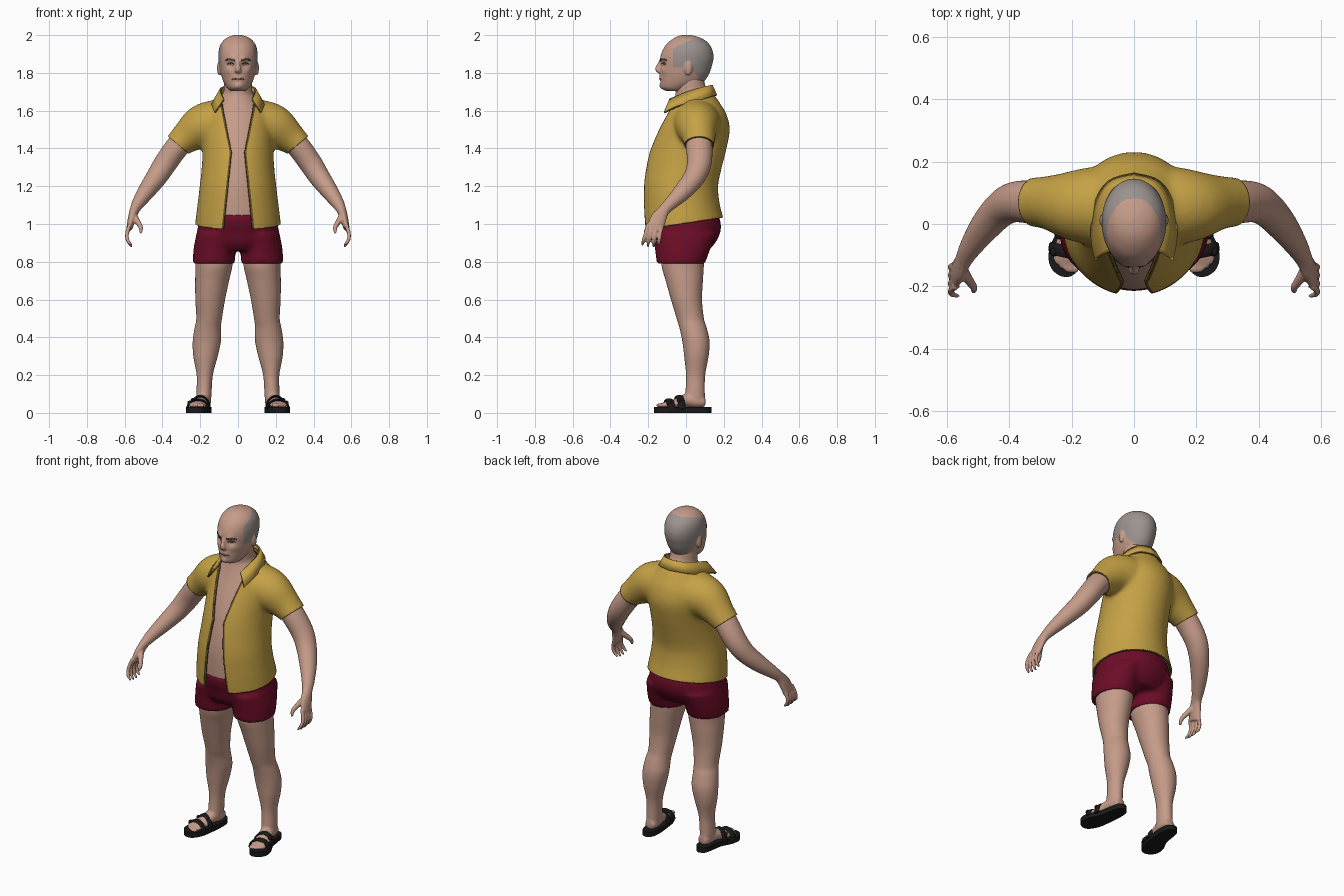
import bpy, bmesh, math
from mathutils import Vector, Matrix
from mathutils.bvhtree import BVHTree

if "Cube" in bpy.data.objects:
    bpy.data.objects.remove(bpy.data.objects["Cube"])


def material(name, r, g, b):
    m = bpy.data.materials.new(name)
    m.use_nodes = True
    m.diffuse_color = (r, g, b, 1)
    bsdf = m.node_tree.nodes["Principled BSDF"]
    bsdf.inputs["Base Color"].default_value = (r, g, b, 1)
    bsdf.inputs["Roughness"].default_value = 0.8
    return m


SKIN = material("skin", 0.56, 0.33, 0.25)
SHIRT = material("mustard cloth", 0.56, 0.36, 0.06)
LINING = material("dark lining", 0.14, 0.09, 0.02)
SHORTS = material("crimson cloth", 0.15, 0.004, 0.02)
HAIR = material("grey hair", 0.33, 0.29, 0.27)
RUBBER = material("black rubber", 0.01, 0.01, 0.01)
BROW = material("dark brow", 0.06, 0.04, 0.035)
LIP = material("lip", 0.32, 0.14, 0.11)
EYE = material("eye white", 0.5, 0.45, 0.42)


def spline(rows, k=5):
    """Catmull-Rom refinement of a list of number tuples."""
    out = []
    for i in range(len(rows) - 1):
        a, b, c, d = (rows[max(0, min(len(rows) - 1, i + j))] for j in (-1, 0, 1, 2))
        for s in range(k):
            t = s / k
            out.append([q + t / 2 * (r - p + t * (2 * p - 5 * q + 4 * r - e + t * (3 * (q - r) + e - p)))
                        for p, q, r, e in zip(a, b, c, d)])
    return out + [list(rows[-1])]


def skin_rings(bm, rings):
    rings = [[bm.verts.new(p) for p in ring] for ring in rings]
    n = len(rings[0])
    for a, b in zip(rings, rings[1:]):
        for i in range(n):
            bm.faces.new((a[i], a[(i + 1) % n], b[(i + 1) % n], b[i]))
    bm.faces.new(rings[0][::-1])
    bm.faces.new(rings[-1])


def stack(bm, rows, n=40):
    """Level rings: height, front y, back y, half width, centre x."""
    angles = [math.tau * i / n for i in range(n)]
    skin_rings(bm, [[(cx + rx * math.cos(a), (yf + yb) / 2 + (yb - yf) / 2 * math.sin(a), z) for a in angles]
                    for z, yf, yb, rx, cx in spline(rows)])


def tube(bm, pts, ref=(0, 1, 0), n=16, k=5):
    """Path of x, y, z and two radii."""
    rows = spline(pts, k)
    pos = [Vector(r[:3]) for r in rows]
    rings = []
    for i, r in enumerate(rows):
        t = (pos[min(i + 1, len(pos) - 1)] - pos[max(i - 1, 0)]).normalized()
        side = t.cross(Vector(ref)).normalized()
        up = side.cross(t)
        rings.append([pos[i] + side * r[3] * math.cos(math.tau * j / n) + up * r[4] * math.sin(math.tau * j / n)
                      for j in range(n)])
    skin_rings(bm, rings)


def blob(bm, at, size):
    bmesh.ops.create_uvsphere(bm, u_segments=16, v_segments=10, radius=1,
                              matrix=Matrix.Translation(at) @ Matrix.Diagonal((*size, 1)))


def finish(name, bm, mats, voxel=0, mirror=False, smooth=4):
    bmesh.ops.recalc_face_normals(bm, faces=bm.faces)
    mesh = bpy.data.meshes.new(name)
    bm.to_mesh(mesh)
    bm.free()
    ob = bpy.data.objects.new(name, mesh)
    bpy.context.collection.objects.link(ob)
    if voxel:
        mod = ob.modifiers.new("merge", "REMESH")
        mod.mode, mod.voxel_size = "VOXEL", voxel
        mod = ob.modifiers.new("relax", "SMOOTH")
        mod.factor, mod.iterations = 0.5, smooth
        dg = bpy.context.evaluated_depsgraph_get()
        ob.data = bpy.data.meshes.new_from_object(ob.evaluated_get(dg))
        ob.modifiers.clear()
    ob.data.materials.clear()
    for m in mats:
        ob.data.materials.append(m)
    ob.data.shade_smooth()
    ob.data.set_sharp_from_angle(angle=math.radians(50))
    if mirror:
        ob.modifiers.new("mirror", "MIRROR")
    return ob


def edit(ob):
    bm = bmesh.new()
    bm.from_mesh(ob.data)
    return bm


def slice_at(bm, co, no):
    bmesh.ops.bisect_plane(bm, geom=bm.verts[:] + bm.edges[:] + bm.faces[:], plane_co=co, plane_no=no)


# Torso and neck
BODY = [(0.95, -.225, .20, .23, 0), (1.02, -.23, .20, .225, 0), (1.1, -.232, .18, .215, 0),
        (1.2, -.23, .17, .203, 0), (1.3, -.215, .19, .192, 0), (1.4, -.19, .215, .188, 0),
        (1.5, -.152, .232, .19, 0), (1.58, -.115, .215, .18, 0), (1.64, -.09, .18, .14, 0),
        (1.7, -.07, .14, .095, 0), (1.74, -.06, .12, .08, 0)]
bm = bmesh.new()
stack(bm, [(z, yf + .02, yb - .02, rx - .02, 0) for z, yf, yb, rx, _ in BODY[1:]])
tube(bm, [(0, .05, 1.55, .09, .085), (0, .03, 1.66, .078, .082), (0, .015, 1.79, .075, .078)])
finish("torso", bm, [SKIN], 0.012)

# Open shirt with short sleeves
bm = bmesh.new()
stack(bm, BODY)
for s in (1, -1):
    tube(bm, [(s * .08, .055, 1.535, .12, .13), (s * .14, .058, 1.53, .122, .125), (s * .2, .06, 1.51, .114, .112),
              (s * .27, .068, 1.46, .088, .088), (s * .318, .07, 1.42, .072, .08), (s * .36, .07, 1.375, .07, .076)],
         n=32)
shirt = finish("shirt", bm, [SHIRT, LINING], 0.012, smooth=8)
bm = edit(shirt)
OPENING = ((.035, 1.38, .10, 1.70), (.035, 1.38, .075, 1.0))


def gap(z):
    x0, z0, x1, z1 = OPENING[0 if z > 1.38 else 1]
    return x0 + (x1 - x0) * (z - z0) / (z1 - z0)


slice_at(bm, (0, 0, 1.66), (0, -.35, 1))
slice_at(bm, (0, 0, 1.005), (0, -.15, 1))
for s in (1, -1):
    slice_at(bm, (s * .318, .07, 1.42), (s * .64, 0, -.76))
    for x0, z0, x1, z1 in OPENING:
        for off in (0, .009):
            slice_at(bm, (s * (x0 + off), 0, z0), (z1 - z0, 0, -s * (x1 - x0)))
unwanted = []
for f in bm.faces:
    c = f.calc_center_median()
    x = abs(c.x)
    cuff = x > .24 and (x - .318) * .64 - (c.z - 1.42) * .76 > 0
    front = c.y < 0 and x < gap(c.z)
    if cuff or front or c.z > 1.66 + .35 * c.y or c.z < 1.005 + .15 * c.y:
        unwanted.append(f)
    elif c.y < 0 and x < gap(c.z) + .009:
        f.material_index = 1
bmesh.ops.delete(bm, geom=unwanted, context="FACES")
bm.to_mesh(shirt.data)
bm.free()
mod = shirt.modifiers.new("cloth", "SOLIDIFY")
mod.thickness, mod.offset, mod.material_offset, mod.material_offset_rim = .012, -1, 1, 1

# Folded collar: upper edge and lower edge
bm = bmesh.new()
edge = spline([(0, .135, 1.735, 0, .16, 1.68), (.06, .115, 1.73, .08, .135, 1.675), (.09, .06, 1.715, .125, .06, 1.65),
               (.09, 0, 1.695, .135, -.04, 1.625), (.075, -.085, 1.66, .122, -.115, 1.59)])
pairs = [[bm.verts.new(r[:3]), bm.verts.new(r[3:])] for r in edge]
for a, b in zip(pairs, pairs[1:]):
    bm.faces.new((a[0], b[0], b[1], a[1]))
collar = finish("collar", bm, [SHIRT, LINING], mirror=True)
mod = collar.modifiers.new("cloth", "SOLIDIFY")
mod.thickness, mod.offset, mod.material_offset_rim = .012, 0, 1

# Shorts
bm = bmesh.new()
stack(bm, [(.86, -.15, .12, .17, 0), (.9, -.18, .155, .215, 0), (.95, -.195, .18, .218, 0),
           (1.0, -.212, .185, .21, 0), (1.055, -.217, .17, .2, 0)])
for s in (1, -1):
    stack(bm, [(.79, -.155, .10, .112, s * .128), (.87, -.165, .13, .111, s * .124), (.95, -.18, .16, .105, s * .115)])
finish("shorts", bm, [SHORTS], 0.012)

# Legs and feet
bm = bmesh.new()
stack(bm, [(.85, -.13, .10, .10, .128), (.78, -.13, .095, .098, .127), (.7, -.108, .09, .09, .137),
           (.6, -.08, .085, .079, .147), (.5, -.05, .095, .068, .153), (.45, -.035, .11, .07, .16),
           (.38, -.02, .125, .075, .165), (.3, -.01, .12, .065, .172), (.2, 0, .102, .043, .176),
           (.1, -.005, .10, .04, .18), (.045, -.02, .105, .036, .18)])
tube(bm, [(.177, .1, .055, .03, .025), (.18, .06, .06, .038, .035), (.19, 0, .065, .04, .035),
          (.203, -.05, .05, .045, .026), (.213, -.1, .044, .048, .018), (.217, -.128, .04, .042, .012)], ref=(0, 0, 1))
for i in range(5):
    blob(bm, (.186 + .0165 * i, -.142 + .003 * i * i - .004 * i, .04), (.0095 - .0008 * i, .018, .011))
finish("legs", bm, [SKIN], 0.007, True)

# Sandals: sole and two straps
bm = bmesh.new()
outline = [(.175, .135), (.21, .12), (.225, .06), (.235, 0), (.265, -.06), (.275, -.11), (.26, -.15),
           (.225, -.17), (.19, -.16), (.16, -.11), (.148, -.04), (.14, .05), (.147, .11)]
skin_rings(bm, [[(x, y, z) for x, y in spline(outline + outline[:1], 3)[:-1]] for z in (0, .03)])
for y, cx, w, top in ((-.035, .2, .05, .088), (-.09, .212, .056, .07)):
    tube(bm, [(cx + w * math.cos(a), y + .012 * math.cos(a), .02 + (top - .02) * math.sin(a), .007, .02)
              for a in (math.pi * i / 6 for i in range(7))], n=8, k=3)
    blob(bm, (cx + w * .8, y, top * .75), (.012, .014, .012))
finish("sandals", bm, [RUBBER], mirror=True)

# Arms and hands
bm = bmesh.new()
tube(bm, [(.24, .065, 1.49, .065, .068), (.32, .07, 1.41, .063, .07), (.385, .07, 1.32, .061, .065),
          (.43, .045, 1.25, .056, .058), (.48, -.01, 1.18, .047, .05), (.525, -.075, 1.115, .035, .037),
          (.547, -.115, 1.075, .026, .031), (.562, -.145, 1.03, .021, .042), (.575, -.165, .975, .016, .045)], n=24)
for i in range(4):
    y, tip = -.131 - .023 * i, .875 + .008 * abs(i - 1.5)
    tube(bm, [(.572, y, 1.0, .011, .011), (.588, y - .006 - .003 * i, .945, .0105, .0105),
              (.582, y - .011 - .005 * i, .91, .01, .01), (.562, y - .013 - .006 * i, tip, .006, .006)], n=10)
tube(bm, [(.555, -.14, 1.05, .018, .02), (.53, -.18, 1.01, .015, .016), (.514, -.205, .98, .012, .012),
          (.516, -.218, .95, .007, .007)], n=10)
finish("arms", bm, [SKIN], 0.0055, True, smooth=3)

# Head with ears and nose
bm = bmesh.new()
stack(bm, [(1.705, -.105, 0, .04, 0), (1.72, -.132, .03, .057, 0), (1.75, -.138, .09, .076, 0),
           (1.79, -.138, .12, .09, 0), (1.83, -.138, .135, .098, 0), (1.87, -.138, .145, .103, 0),
           (1.91, -.128, .143, .103, 0), (1.95, -.105, .125, .093, 0), (1.98, -.07, .09, .068, 0),
           (1.995, -.04, .05, .038, 0), (2.001, -.01, .02, .012, 0)])
tube(bm, [(0, -.128, 1.868, .011, .01), (0, -.142, 1.84, .013, .011), (0, -.15, 1.818, .013, .017),
          (0, -.132, 1.802, .01, .018)], ref=(1, 0, 0))
for s in (1, -1):
    blob(bm, (s * .1, .012, 1.825), (.011, .021, .038))
head = finish("head", bm, [SKIN, HAIR], 0.0055, smooth=3)
bm = edit(head)
# sockets, brow ridge, cheeks, lips, chin: x, z, reach, push
for x, z, reach, push in ((.04, 1.847, .018, .013), (.035, 1.876, .016, -.006), (.055, 1.81, .02, -.005),
                          (.012, 1.774, .014, -.004), (0, 1.753, .012, .005), (0, 1.73, .018, -.005)):
    for v in bm.verts:
        if v.co.y < -.04:
            v.co.y += push * math.exp(-((abs(v.co.x) - x) ** 2 + (v.co.z - z) ** 2) / reach ** 2)
slice_at(bm, (0, -.068, 0), (0, 1, 0))
slice_at(bm, (0, .02, 1.83), (0, 1.1, 1))
for f in bm.faces:
    c = f.calc_center_median()
    bald = c.z > 1.87 and (c.x / .086) ** 2 + ((c.y + .03) / .113) ** 2 < 1
    ear = abs(c.x) > .088 and ((c.y - .012) / .024) ** 2 + ((c.z - 1.825) / .04) ** 2 < 1
    above = c.z > 1.83 - 1.1 * max(c.y - .02, 0)
    f.material_index = int(c.y > -.068 and above and not bald and not ear)
bm.to_mesh(head.data)
tree = BVHTree.FromBMesh(bm)
bm.free()


# Facial details laid on the surface of the head
def face_line(name, pts, mat, r, mirror=True):
    bm = bmesh.new()
    path = []
    for x, z in pts:
        hit = tree.ray_cast(Vector((x, -1, z)), Vector((0, 1, 0)))[0]
        path.append((x, hit.y, z, r, .003))
    tube(bm, path, n=8)
    finish(name, bm, [mat], mirror=mirror)


face_line("eyebrows", [(.016, 1.864), (.03, 1.869), (.048, 1.873), (.066, 1.866)], BROW, .0045)
face_line("eyes", [(.025, 1.845), (.038, 1.847), (.054, 1.846)], EYE, .005)
face_line("eyelids", [(.022, 1.846), (.038, 1.852), (.058, 1.847)], BROW, .0025)
face_line("irises", [(.035, 1.847), (.039, 1.847), (.043, 1.847)], BROW, .0055)
face_line("mouth", [(-.032, 1.765), (-.015, 1.769), (0, 1.768), (.015, 1.769), (.032, 1.765)], LIP, .003, False)
